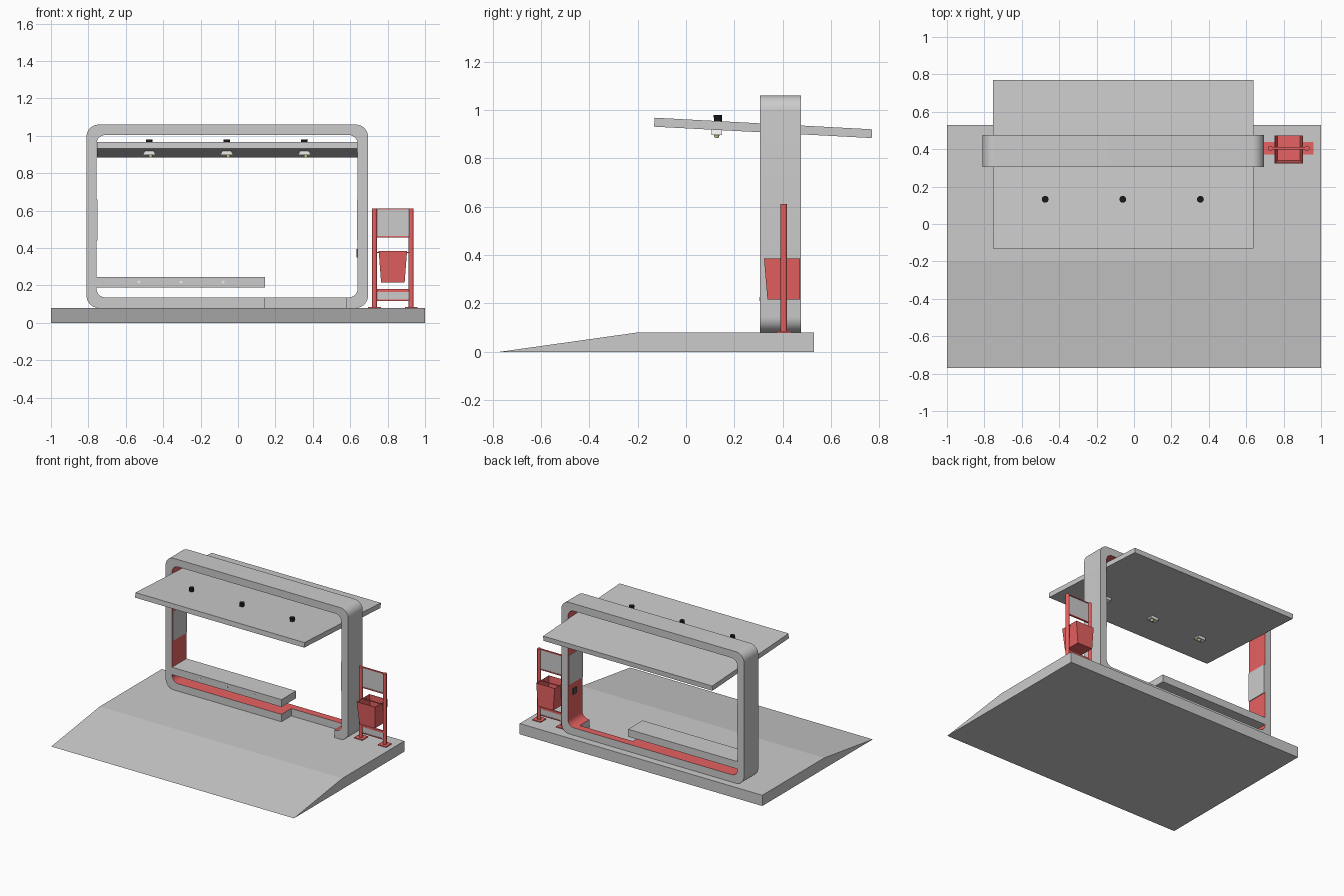
import bpy, bmesh, math
from mathutils import Matrix

if "Cube" in bpy.data.objects:
    bpy.data.objects.remove(bpy.data.objects["Cube"])


def material(name, col):
    m = bpy.data.materials.new(name)
    m.diffuse_color = (*col, 1)
    m.use_nodes = True
    m.node_tree.nodes["Principled BSDF"].inputs["Base Color"].default_value = m.diffuse_color
    return m


RED = material("red paint", (0.8, 0.12, 0.12))
BLACK = material("black plastic", (0.01, 0.01, 0.01))
DARK = material("dark trim", (0.08, 0.08, 0.08))
WHITE = material("lamp housing", (0.85, 0.85, 0.82))
YELLOW = material("lamp bulb", (0.9, 0.8, 0.3))


def finish(name, bm, mat=None):
    bmesh.ops.recalc_face_normals(bm, faces=bm.faces)
    me = bpy.data.meshes.new(name)
    bm.to_mesh(me)
    bm.free()
    ob = bpy.data.objects.new(name, me)
    bpy.context.collection.objects.link(ob)
    if mat:
        me.materials.append(mat)
    return ob


def smooth(ob, angle=30):
    bpy.ops.object.select_all(action='DESELECT')
    bpy.context.view_layer.objects.active = ob
    ob.select_set(True)
    bpy.ops.object.shade_smooth_by_angle(angle=math.radians(angle))


def box(name, x0, x1, y0, y1, z0, z1, mat=None):
    bm = bmesh.new()
    bmesh.ops.create_cube(bm, size=1, matrix=Matrix.Translation(
        ((x0 + x1) / 2, (y0 + y1) / 2, (z0 + z1) / 2)) @ Matrix.Diagonal((x1 - x0, y1 - y0, z1 - z0, 1)))
    return finish(name, bm, mat)


def side_prism(name, yz, x0, x1, mat=None):
    """Extrude a y/z outline along x."""
    bm = bmesh.new()
    f = bm.faces.new([bm.verts.new((x0, y, z)) for y, z in yz])
    r = bmesh.ops.extrude_face_region(bm, geom=[f])
    bmesh.ops.translate(bm, vec=(x1 - x0, 0, 0),
                        verts=[v for v in r["geom"] if isinstance(v, bmesh.types.BMVert)])
    return finish(name, bm, mat)


def cylinder(name, loc, r1, r2, depth, mat, axis='Z', seg=20, scale_x=1):
    bm = bmesh.new()
    rot = {'Z': Matrix(), 'X': Matrix.Rotation(math.pi / 2, 4, 'Y'),
           'Y': Matrix.Rotation(math.pi / 2, 4, 'X')}[axis]
    bmesh.ops.create_cone(bm, cap_ends=True, segments=seg, radius1=r1, radius2=r2, depth=depth,
                          matrix=Matrix.Translation(loc) @ Matrix.Diagonal((scale_x, 1, 1, 1)) @ rot)
    ob = finish(name, bm, mat)
    smooth(ob)
    return ob


def rounded_rect(x0, x1, z0, z1, r, n=8):
    pts = []
    for cx, cz, a0 in ((x1 - r, z1 - r, 0), (x0 + r, z1 - r, 90), (x0 + r, z0 + r, 180), (x1 - r, z0 + r, 270)):
        for i in range(n + 1):
            a = math.radians(a0 + 90 * i / n)
            pts.append((cx + r * math.cos(a), cz + r * math.sin(a)))
    return pts


# Ground slab with front ramp
side_prism("base_ramp", [(-0.77, 0), (0.53, 0), (0.53, 0.08), (-0.20, 0.08)], -1, 1)

# Rounded portal frame, red on its inside faces
Y0, Y1 = 0.305, 0.475
outer = rounded_rect(-0.81, 0.695, 0.08, 1.06, 0.065)
inner = rounded_rect(-0.757, 0.64, 0.135, 1.005, 0.05)
bm = bmesh.new()
rings = [[bm.verts.new((x, y, z)) for x, z in loop]
         for loop, y in ((outer, Y0), (outer, Y1), (inner, Y1), (inner, Y0))]
N = len(outer)
for k in range(4):
    a, b = rings[k], rings[(k + 1) % 4]
    for i in range(N):
        j = (i + 1) % N
        f = bm.faces.new((a[i], a[j], b[j], b[i]))
        f.material_index = 1 if k == 2 else 0
frame = finish("portal_frame", bm)
frame.data.materials.append(None)
frame.data.materials.append(RED)

# Wheelchair notch in the bottom rail
cutter = box("notch_cutter", 0.145, 0.58, 0.25, 0.42, 0.04, 0.25)
cutter.hide_render = True
bpy.context.view_layer.objects.active = frame
mod = frame.modifiers.new("notch", 'BOOLEAN')
mod.operation = 'DIFFERENCE'
mod.solver = 'EXACT'
mod.object = cutter
bpy.ops.object.modifier_apply(modifier="notch")
bpy.data.objects.remove(cutter)
smooth(frame)

# Inside wall panels and small socket
box("left_wall_panel", -0.757, -0.752, Y0 + 0.003, Y1 - 0.003, 0.44, 0.66)
box("right_wall_panel", 0.635, 0.64, Y0 + 0.003, Y1 - 0.003, 0.44, 0.66)
box("wall_socket", 0.634, 0.64, 0.38, 0.42, 0.35, 0.395, DARK)

# Bench seat with flush studs
box("bench_seat", -0.757, 0.145, Y0, Y1, 0.19, 0.245)
for x in (-0.53, -0.305, -0.08):
    cylinder("seat_stud", (x, Y0, 0.218), 0.008, 0.008, 0.004, WHITE, 'Y', 12)

# Tilted roof slab
side_prism("roof", [(-0.132, 0.931), (0.768, 0.884), (0.77, 0.920), (-0.13, 0.968)], -0.755, 0.638)

# Roof lamps
for x in (-0.475, -0.06, 0.355):
    cylinder("lamp_cap", (x, 0.132, 0.966), 0.016, 0.018, 0.028, BLACK)
    bm = bmesh.new()
    bmesh.ops.create_cube(bm, size=1, matrix=Matrix.Translation((x, 0.127, 0.909)) @ Matrix.Diagonal((0.07, 0.044, 0.024, 1)))
    for v in bm.verts:
        if v.co.z > 0.909:
            v.co.x = x + (v.co.x - x) * 0.65
    finish("lamp_housing", bm, WHITE)
    cylinder("lamp_bulb", (x + 0.008, 0.127, 0.892), 0.008, 0.013, 0.014, YELLOW)

# Litter stand: posts, feet, panels and rails
PY = 0.405
PX = (0.73, 0.926)
for x in PX:
    cylinder("bin_post", (x, PY, 0.347), 0.0135, 0.0135, 0.53, RED)
    box("post_foot", x - 0.034, x + 0.034, PY - 0.033, PY + 0.033, 0.08, 0.086, RED)
for label, z0, z1 in (("upper_panel", 0.46, 0.61), ("lower_panel", 0.12, 0.18)):
    box(label, *PX, PY - 0.003, PY + 0.003, z0, z1)
box("upper_panel_top_rail", *PX, PY - 0.006, PY + 0.006, 0.605, 0.612, RED)
box("upper_panel_bottom_rail", *PX, PY - 0.006, PY + 0.006, 0.457, 0.465, RED)
box("lower_panel_top_rail", *PX, PY - 0.006, PY + 0.006, 0.166, 0.181, RED)
box("lower_panel_bottom_rail", *PX, PY - 0.006, PY + 0.006, 0.117, 0.124, RED)
cylinder("bin_pivot_rod", (0.828, PY, 0.376), 0.004, 0.004, 0.196, RED, 'X', 10)

# Open tapered bin
bm = bmesh.new()
top = [bm.verts.new(p + (0.385,)) for p in ((0.752, 0.323), (0.904, 0.323), (0.904, 0.472), (0.752, 0.472))]
bot = [bm.verts.new(p + (0.217,)) for p in ((0.765, 0.337), (0.891, 0.337), (0.891, 0.472), (0.765, 0.472))]
for i in range(4):
    j = (i + 1) % 4
    bm.faces.new((bot[i], bot[j], top[j], top[i]))
bm.faces.new(bot[::-1])
litter_bin = finish("litter_bin", bm, RED)
shell = litter_bin.modifiers.new("shell", 'SOLIDIFY')
shell.thickness = 0.004
shell.offset = -1
